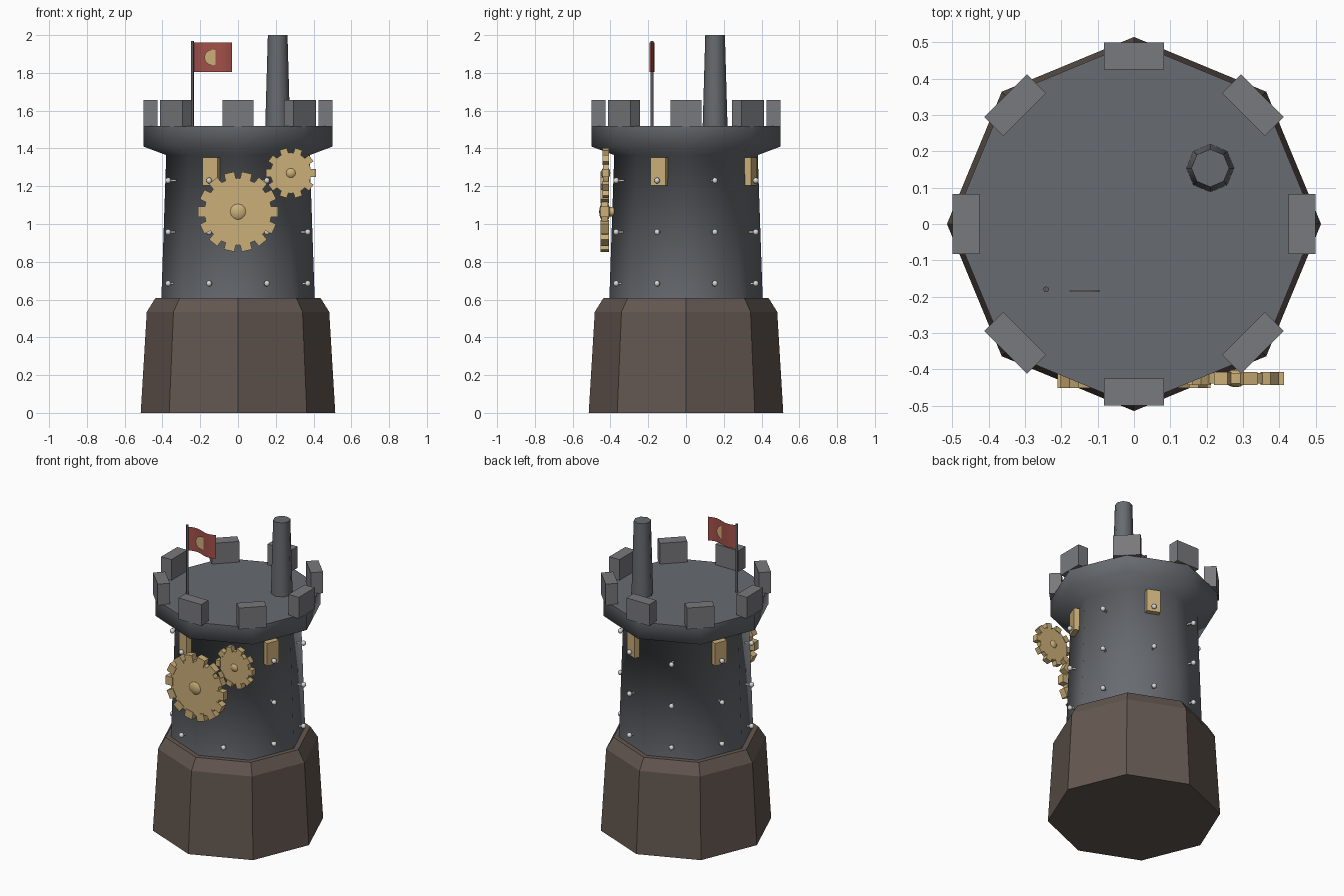
import bpy, bmesh, math
from mathutils import Matrix, Vector

if "Cube" in bpy.data.objects:
    bpy.data.objects.remove(bpy.data.objects["Cube"])

def mat(name, r, g, b):
    m = bpy.data.materials.new(name)
    m.diffuse_color = (r, g, b, 1)
    m.use_nodes = True
    m.node_tree.nodes["Principled BSDF"].inputs["Base Color"].default_value = m.diffuse_color
    return m

IRON = mat("dark_iron", 0.135, 0.145, 0.16)
STONE = mat("grey_stone", 0.19, 0.192, 0.205)
EARTH = mat("brown_stone", 0.125, 0.095, 0.08)
BRASS = mat("brass", 0.60, 0.43, 0.19)
RED = mat("red_cloth", 0.36, 0.08, 0.065)
STEEL = mat("pale_steel", 0.68, 0.68, 0.68)
POLE = mat("pole_iron", 0.10, 0.105, 0.115)

def finish(bm, name, material, smooth=None):
    bmesh.ops.recalc_face_normals(bm, faces=bm.faces)
    me = bpy.data.meshes.new(name)
    bm.to_mesh(me)
    bm.free()
    ob = bpy.data.objects.new(name, me)
    bpy.context.collection.objects.link(ob)
    me.materials.append(material)
    if smooth:
        bpy.ops.object.select_all(action='DESELECT')
        ob.select_set(True)
        bpy.context.view_layer.objects.active = ob
        bpy.ops.object.shade_smooth_by_angle(angle=math.radians(smooth))
    return ob

def lathe(name, profile, material, sides=8, centre=(0, 0), smooth=None):
    """Stack of polygon rings from (radius, height) pairs, capped at both ends."""
    bm = bmesh.new()
    rings = []
    for r, z in profile:
        rings.append([bm.verts.new((centre[0] + r * math.cos(2 * math.pi * i / sides),
                                    centre[1] + r * math.sin(2 * math.pi * i / sides), z))
                      for i in range(sides)])
    for a, b in zip(rings, rings[1:]):
        for i in range(sides):
            j = (i + 1) % sides
            bm.faces.new((a[i], a[j], b[j], b[i]))
    bm.faces.new(rings[0])
    bm.faces.new(rings[-1])
    return finish(bm, name, material, smooth)

def add_box(bm, size, matrix):
    bmesh.ops.create_cube(bm, size=1, matrix=matrix @ Matrix.Diagonal((*size, 1)))

def around(angle, radius, z):
    """Frame at a place on a circle, with local x pointing outwards."""
    return (Matrix.Translation((0, 0, z)) @ Matrix.Rotation(angle, 4, 'Z')
            @ Matrix.Translation((radius, 0, 0)))

EIGHTH = math.pi / 4

# Octagonal footing with a chamfered shoulder
lathe("footing", [(0.515, 0), (0.483, 0.535), (0.438, 0.607)], EARTH)

# Tapered tower body flaring into the parapet deck
lathe("tower_body", [(0.406, 0.60), (0.38, 1.365), (0.50, 1.41), (0.50, 1.52)],
      IRON, smooth=80)

# Chimney
lathe("chimney", [(0.066, 1.51), (0.052, 2.0)], IRON, centre=(0.21, 0.154), smooth=80)

# Battlements
bm = bmesh.new()
for i in range(8):
    add_box(bm, (0.074, 0.166, 0.14), around(i * EIGHTH, 0.463, 1.586))
finish(bm, "battlements", STONE)

# Window plates, one on each side
bm = bmesh.new()
for i in range(4):
    add_box(bm, (0.035, 0.085, 0.148), around((i * 2 - 0.5) * EIGHTH, 0.3715, 1.277))
finish(bm, "window_plates", BRASS)

# Rivets in three rows
bm = bmesh.new()
for z in (0.685, 0.957, 1.23):
    for i in range(8):
        m = around((i + 0.5) * EIGHTH, 0.40, z)
        bmesh.ops.create_uvsphere(bm, u_segments=8, v_segments=6, radius=0.016, matrix=m)
        add_box(bm, (0.04, 0.01, 0.01), m @ Matrix.Translation((-0.022, 0, 0)))
finish(bm, "rivets", STEEL, smooth=60)

# Gears facing the front
def gear(name, centre, radius, depth, teeth, tooth, hub):
    face = Matrix.Translation(centre) @ Matrix.Rotation(math.pi / 2, 4, 'X')
    bm = bmesh.new()
    bmesh.ops.create_cone(bm, cap_ends=True, segments=24, radius1=radius,
                          radius2=radius, depth=depth * 0.8, matrix=face)
    for i in range(teeth):
        turn = Matrix.Rotation(2 * math.pi * i / teeth, 4, 'Z')
        add_box(bm, tooth, face @ turn @ Matrix.Translation((radius + 0.008, 0, 0)))
    finish(bm, name, BRASS, smooth=40)
    bm = bmesh.new()
    bmesh.ops.create_uvsphere(bm, u_segments=12, v_segments=8, radius=1,
                              matrix=face @ Matrix.Diagonal((hub, hub, depth * 0.68, 1)))
    finish(bm, name + "_hub", BRASS, smooth=60)

gear("large_gear", (0, -0.43, 1.065), 0.178, 0.044, 14, (0.05, 0.056, 0.044), 0.053)
gear("small_gear", (0.28, -0.425, 1.27), 0.108, 0.036, 10, (0.034, 0.04, 0.036), 0.032)

# Axle joining the large gear to the wall
bm = bmesh.new()
bmesh.ops.create_cone(bm, cap_ends=True, segments=10, radius1=0.025, radius2=0.025, depth=0.06,
                      matrix=Matrix.Translation((0, -0.395, 1.065))
                      @ Matrix.Rotation(math.pi / 2, 4, 'X'))
finish(bm, "large_gear_axle", BRASS, smooth=40)

# Flag pole
lathe("flag_pole", [(0.008, 1.51), (0.008, 1.97)], POLE, centre=(-0.242, -0.18), smooth=60)

# Waving flag
bm = bmesh.new()
steps = 10
columns = []
for i in range(steps + 1):
    t = i / steps
    y = -0.18 - 0.002 * t + 0.013 * math.sin(2 * math.pi * t)
    columns.append([bm.verts.new((-0.237 + 0.205 * t, y, z)) for z in (1.805, 1.96)])
for a, b in zip(columns, columns[1:]):
    bm.faces.new((a[0], b[0], b[1], a[1]))
finish(bm, "flag", RED, smooth=60)

# Round flag emblem
bm = bmesh.new()
bmesh.ops.create_cone(bm, cap_ends=True, segments=16, radius1=0.042, radius2=0.042, depth=0.003,
                      matrix=Matrix.Translation((-0.136, -0.185, 1.882))
                      @ Matrix.Rotation(math.pi / 2, 4, 'X'))
finish(bm, "flag_emblem", BRASS)
